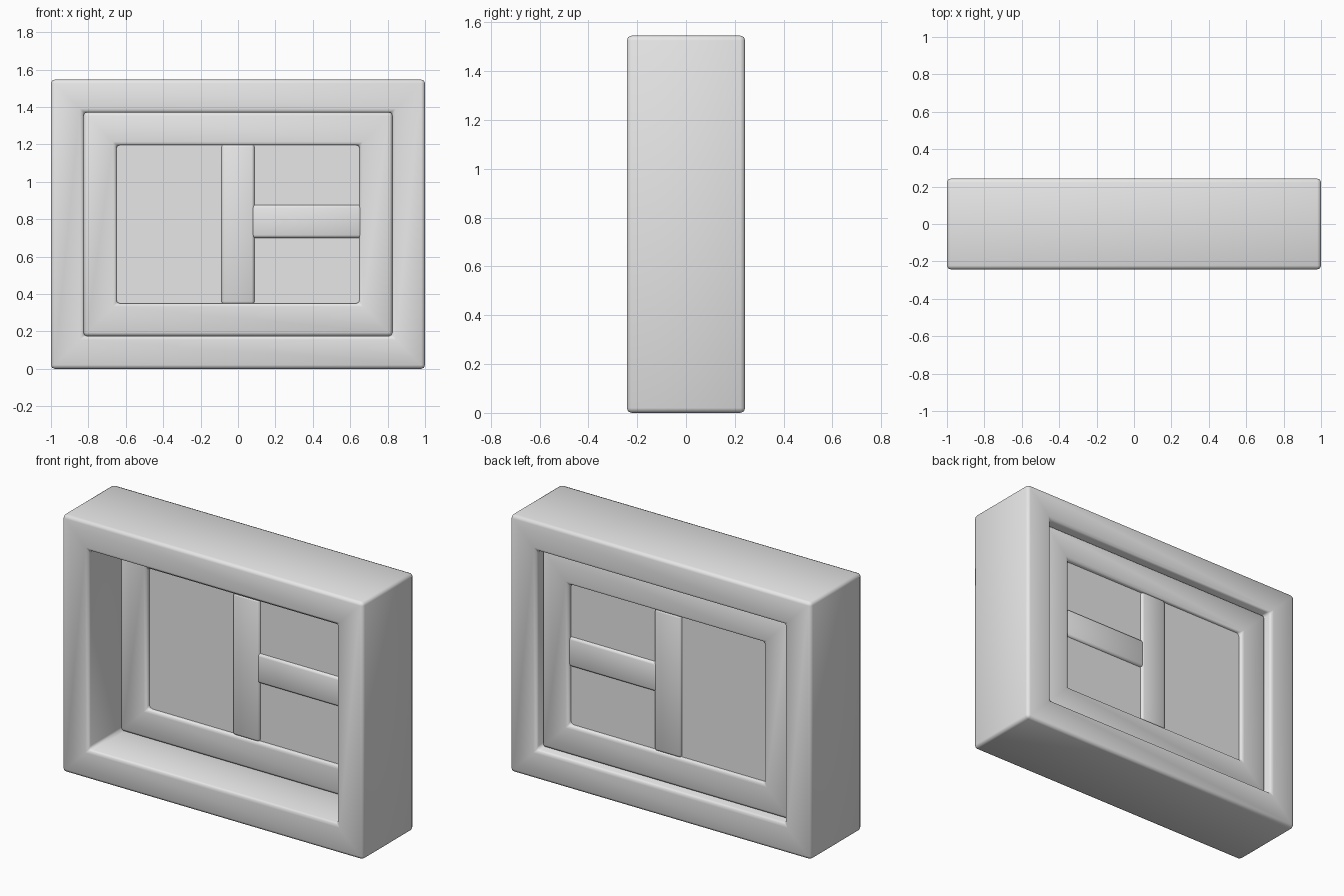
import bpy
import bmesh

old = bpy.data.objects.get("Cube")
if old:
    bpy.data.objects.remove(old, do_unlink=True)

grey = bpy.data.materials.new("light_grey")
grey.use_nodes = True
colour = (0.8, 0.8, 0.8, 1)
grey.diffuse_color = colour
grey.node_tree.nodes["Principled BSDF"].inputs["Base Color"].default_value = colour

MID_Z = 0.773   # height of the window's centre
SASH_Y = 0.125  # depth of the sash's centre plane


def finish(name, bm, bevel):
    """Turn a bmesh into a smooth object with softened edges."""
    bmesh.ops.recalc_face_normals(bm, faces=bm.faces)
    mesh = bpy.data.meshes.new(name)
    bm.to_mesh(mesh)
    bm.free()
    mesh.materials.append(grey)
    mesh.shade_smooth()
    obj = bpy.data.objects.new(name, mesh)
    bpy.context.collection.objects.link(obj)
    if bevel:
        mod = obj.modifiers.new("soft_edges", "BEVEL")
        mod.width = bevel
        mod.segments = 2
        mod.limit_method = "ANGLE"
    return obj


def frame(name, half_w, half_h, border, y, depth, bevel):
    """Rectangular ring with four mitred sides."""
    bm = bmesh.new()
    rings = []
    for inset, side in ((0, -1), (0, 1), (border, 1), (border, -1)):
        w, h = half_w - inset, half_h - inset
        rings.append([bm.verts.new((sx * w, y + side * depth / 2, MID_Z + sz * h))
                      for sx, sz in ((-1, -1), (1, -1), (1, 1), (-1, 1))])
    for a, b in zip(rings, rings[1:] + rings[:1]):
        for i in range(4):
            j = (i + 1) % 4
            bm.faces.new((a[i], a[j], b[j], b[i]))
    return finish(name, bm, bevel)


def box(name, x0, x1, z0, z1, depth, bevel=0):
    """Box centred on the sash plane."""
    bm = bmesh.new()
    bmesh.ops.create_cube(bm, size=1)
    for v in bm.verts:
        v.co.x = x1 if v.co.x > 0 else x0
        v.co.y = SASH_Y + v.co.y * depth
        v.co.z = z1 if v.co.z > 0 else z0
    return finish(name, bm, bevel)


# Deep outer casing and the sash set towards its back
frame("outer_frame", 1.0, MID_Z, 0.175, 0, 0.485, 0.02)
frame("sash_frame", 0.825, MID_Z - 0.175, 0.175, SASH_Y, 0.13, 0.018)

# Pane, upright bar and the half-width cross bar
pane = box("pane", -0.66, 0.66, 0.34, 1.21, 0.076)
pane.data.shade_flat()
box("upright_bar", -0.088, 0.088, 0.345, 1.2, 0.105, 0.015)
box("cross_bar", 0.075, 0.66, 0.7, 0.876, 0.105, 0.015)
